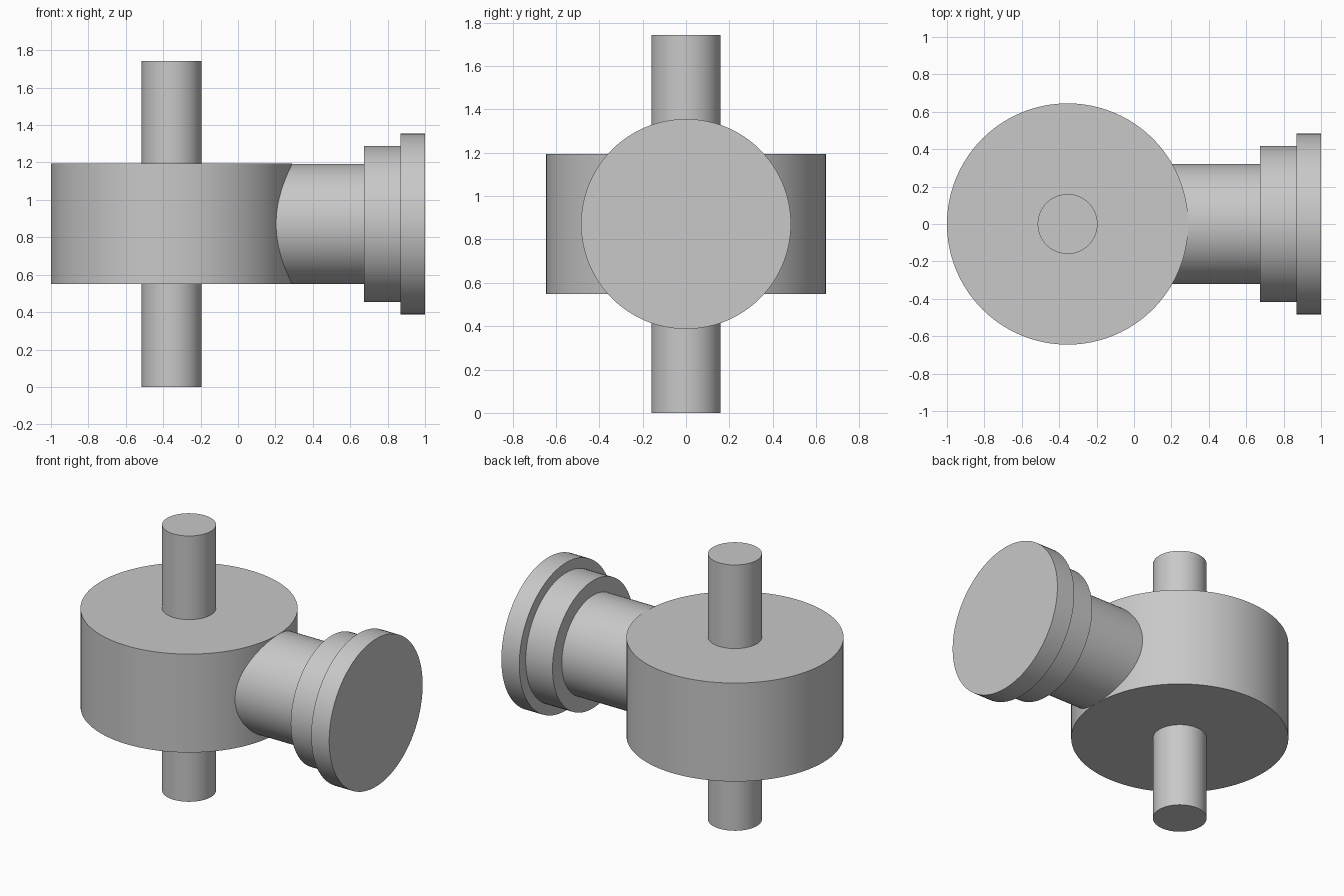
import bpy
import math

cube = bpy.data.objects.get("Cube")
if cube:
    bpy.data.objects.remove(cube, do_unlink=True)

grey = bpy.data.materials.new("plain grey")
grey.use_nodes = True
colour = (0.58, 0.58, 0.58, 1)
grey.diffuse_color = colour
grey.node_tree.nodes["Principled BSDF"].inputs["Base Color"].default_value = colour

DRUM_X = -0.355
MID_Z = 0.871


def cylinder(name, radius, start, end, axis):
    """Cylinder spanning start to end along z (on the drum axis) or along x (at mid height)."""
    middle = (start + end) / 2
    upright = axis == "z"
    bpy.ops.mesh.primitive_cylinder_add(
        vertices=96, radius=radius, depth=end - start,
        location=(DRUM_X, 0, middle) if upright else (middle, 0, MID_Z),
        rotation=(0, 0 if upright else math.pi / 2, 0))
    obj = bpy.context.object
    obj.name = name
    obj.data.materials.append(grey)
    bpy.ops.object.shade_smooth_by_angle(angle=math.radians(30))
    return obj


# Drum body with a shaft stub on each side
cylinder("drum", 0.645, 0.549, 1.194, "z")
cylinder("lower_shaft", 0.16, 0, 0.549, "z")
cylinder("upper_shaft", 0.16, 1.194, 1.742, "z")

# Side pipe, stepping out to a collar and an end flange
cylinder("side_pipe", 0.322, 0.1, 0.675, "x")
cylinder("collar", 0.418, 0.675, 0.87, "x")
cylinder("end_flange", 0.484, 0.87, 1.0, "x")
